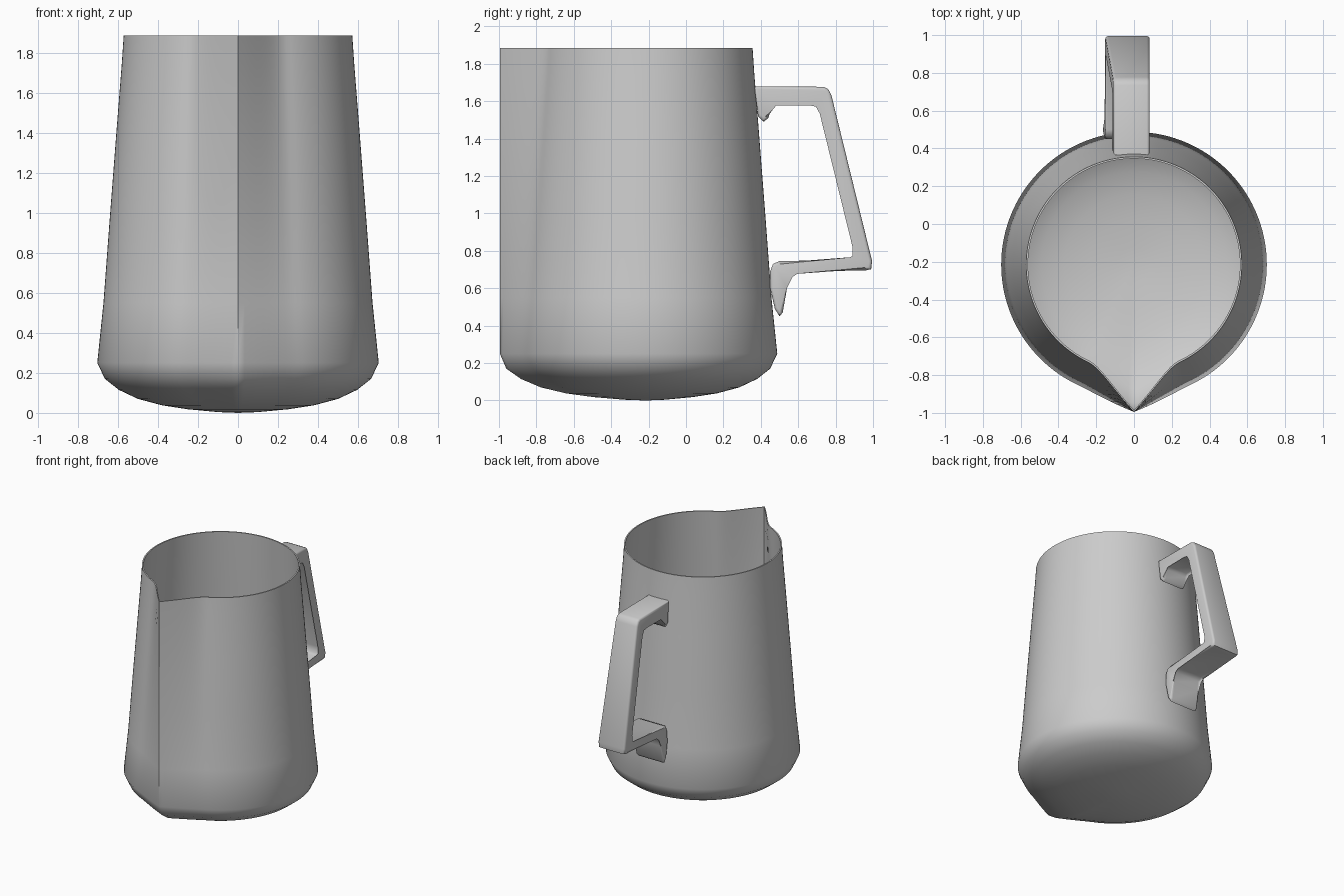
import bpy, bmesh, math

if "Cube" in bpy.data.objects:
    bpy.data.objects.remove(bpy.data.objects["Cube"])

CY, SEG, TIP = -0.215, 144, 0.78


def finish(bm, name, angle):
    bmesh.ops.recalc_face_normals(bm, faces=bm.faces)
    mesh = bpy.data.meshes.new(name)
    bm.to_mesh(mesh)
    bm.free()
    obj = bpy.data.objects.new(name, mesh)
    bpy.context.collection.objects.link(obj)
    bpy.ops.object.select_all(action='DESELECT')
    obj.select_set(True)
    bpy.context.view_layer.objects.active = obj
    bpy.ops.object.shade_smooth_by_angle(angle=math.radians(angle))
    return obj


def ring_radius(r, z, phi):
    # Circle plus a pinched ridge that sharpens towards the pouring lip
    bump = TIP - r if z >= 0.25 else 0.085 * r / 0.70
    t = max(0.0, 1 - abs(math.degrees(phi)) / 25)
    return r + bump * t ** 1.75


# Jug body: outer wall, rim, then thin inner wall and floor
outer = [(0.10, 0.004), (0.25, 0.018), (0.38, 0.038), (0.50, 0.07),
         (0.595, 0.115), (0.665, 0.17), (0.703, 0.25), (0.672, 0.55),
         (0.64, 0.98), (0.606, 1.42), (0.58, 1.75), (0.571, 1.885)]
profile = [(r, z, 0.0) for r, z in outer]
profile += [(r, z if z > 1.8 else z + 0.012, 0.01) for r, z in reversed(outer)]
bm = bmesh.new()
rings = []
for r, z, inset in profile:
    ring = []
    for i in range(SEG):
        phi = 2 * math.pi * i / SEG - math.pi
        rad = ring_radius(r, min(z, 1.885), phi) - inset
        ring.append(bm.verts.new((rad * math.sin(phi), CY - rad * math.cos(phi), z)))
    rings.append(ring)
for a, b in zip(rings, rings[1:]):
    for i in range(SEG):
        j = (i + 1) % SEG
        bm.faces.new((a[i], a[j], b[j], b[i]))
for ring, z in ((rings[0], 0.0), (rings[-1], 0.012)):
    centre = bm.verts.new((0, CY, z))
    for i in range(SEG):
        bm.faces.new((ring[i], ring[(i + 1) % SEG], centre))
finish(bm, "jug_body", 50)

# Handle: side outline extruded across, wider at the bottom, edges rounded
outline = [(0.365, 1.68), (0.735, 1.677), (0.76, 1.665), (0.778, 1.63), (0.995, 0.745),
           (0.99, 0.702), (0.96, 0.695), (0.59, 0.693), (0.555, 0.67), (0.54, 0.60),
           (0.517, 0.47), (0.50, 0.45), (0.475, 0.49), (0.45, 0.60), (0.45, 0.69),
           (0.465, 0.73), (0.50, 0.745), (0.885, 0.75), (0.905, 0.765), (0.907, 0.82),
           (0.73, 1.54), (0.705, 1.585), (0.66, 1.594), (0.475, 1.592), (0.455, 1.57),
           (0.44, 1.51), (0.415, 1.49), (0.385, 1.52)]
bm = bmesh.new()
left, right = [], []
for y, z in outline:
    left.append(bm.verts.new((-0.11 - 0.045 * (1.68 - z), y, z)))
    right.append(bm.verts.new((0.083, y, z)))
caps = [bm.faces.new(left), bm.faces.new(right)]
n = len(outline)
for i in range(n):
    j = (i + 1) % n
    bm.faces.new((left[i], left[j], right[j], right[i]))
rim_edges = [e for f in caps for e in f.edges]
bmesh.ops.bevel(bm, geom=rim_edges, offset=0.017, segments=3,
                profile=0.5, affect='EDGES', clamp_overlap=True)
finish(bm, "handle", 50)
